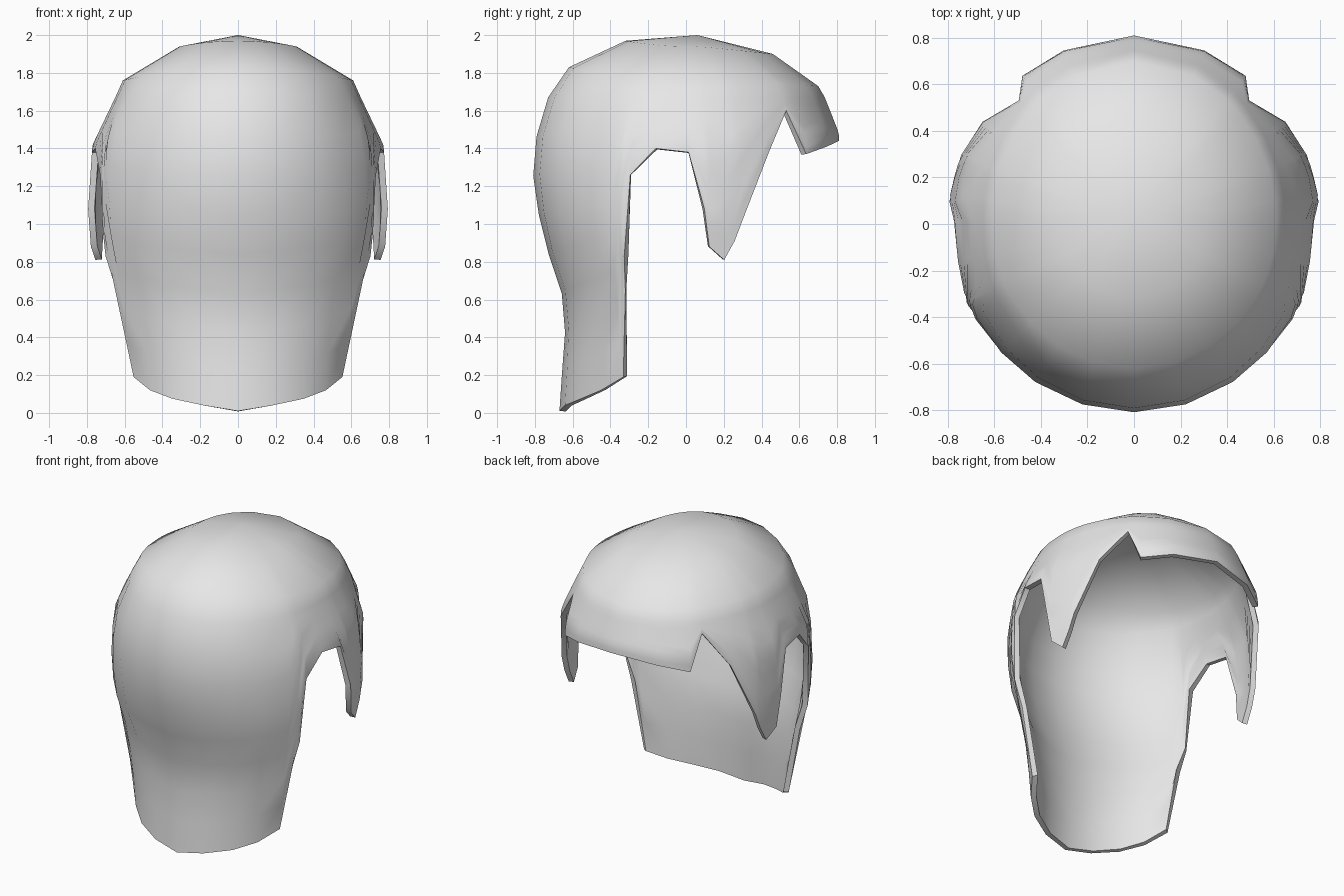
import bpy, bmesh
from math import sin, cos, radians

cube = bpy.data.objects.get("Cube")
if cube:
    bpy.data.objects.remove(cube)

mat = bpy.data.materials.new("pale_grey")
mat.use_nodes = True
mat.diffuse_color = (0.8, 0.8, 0.8, 1)
mat.node_tree.nodes["Principled BSDF"].inputs["Base Color"].default_value = (0.8, 0.8, 0.8, 1)

# Dome rings as (radius, height) and the falling hair below, for each direction
DOME = {"front": [(.46, 1.90), (.70, 1.73), (.735, 1.67)],
        "side": [(.31, 1.94), (.61, 1.76), (.65, 1.67)],
        "back": [(.32, 1.97), (.62, 1.83), (.73, 1.67)]}
FALL = {"front": [(.735, 1.67), (.81, 1.48), (.81, 0)],
        "side": [(.65, 1.67), (.77, 1.42), (.80, 1.07), (.785, .83), (.735, .65), (.70, .41), (.64, .19), (.62, 0)],
        "back": [(.73, 1.67), (.78, 1.60), (.81, 1.24), (.76, .93), (.66, .66), (.64, .43), (.67, .03), (.67, 0)]}
# Hem as (angle from the fringe, height): fringe, notch, side lock, ear opening, long back
HEM = [(0, 1.44), (22, 1.41), (37, 1.37), (43, 1.60), (56, 1.38), (68, 1.02), (71, .91),
       (75, .81), (81, .88), (83, 1.08), (89, 1.38), (102, 1.40), (112, 1.26), (115, .83),
       (116.5, .65), (121, .19), (134, .12), (148, .075), (164, .04), (180, .01)]
ROWS = 8


def blend(angle, pick):
    """Mix the side value with the front or back value by direction."""
    c = cos(angle)
    end = pick("front" if c > 0 else "back")
    return pick("side") + (end - pick("side")) * c * c


def radius_at(profile, z):
    for (r0, z0), (r1, z1) in zip(profile, profile[1:]):
        if z >= z1:
            return r0 + (r1 - r0) * (z0 - z) / (z0 - z1)
    return profile[-1][0]


# Half of the hair shell, one strand column per hem point
bm = bmesh.new()
crown = bm.verts.new((0, .06, 2))
columns = []
for degrees, hem in HEM:
    a = radians(degrees)
    points = [(blend(a, lambda k: DOME[k][i][0]), blend(a, lambda k: DOME[k][i][1])) for i in range(3)]
    top = points[-1][1]
    for i in range(1, ROWS + 1):
        z = top + (hem - top) * i / ROWS
        points.append((blend(a, lambda k: radius_at(FALL[k], z)), z))
    columns.append([bm.verts.new((r * sin(a), r * cos(a), z)) for r, z in points])
for left, right in zip(columns, columns[1:]):
    bm.faces.new((crown, right[0], left[0]))
    for i in range(len(left) - 1):
        bm.faces.new((left[i], right[i], right[i + 1], left[i + 1]))

# Mirror to the other half
bmesh.ops.mirror(bm, geom=bm.verts[:] + bm.edges[:] + bm.faces[:], axis='X', merge_dist=.001)
bmesh.ops.remove_doubles(bm, verts=bm.verts[:], dist=.0005)
bmesh.ops.recalc_face_normals(bm, faces=bm.faces[:])
if sum(f.normal.dot(f.calc_center_median() - crown.co.lerp((0, 0, 0), .4)) for f in bm.faces) < 0:
    bmesh.ops.reverse_faces(bm, faces=bm.faces[:])

mesh = bpy.data.meshes.new("hair_shell")
bm.to_mesh(mesh)
bm.free()
mesh.materials.append(mat)
hair = bpy.data.objects.new("hair_shell", mesh)
bpy.context.collection.objects.link(hair)

# Thickness, then smooth shading with crisp hem edges
solid = hair.modifiers.new("thickness", 'SOLIDIFY')
solid.thickness = .035
solid.offset = -1
bpy.context.view_layer.objects.active = hair
hair.select_set(True)
bpy.ops.object.modifier_apply(modifier="thickness")
bpy.ops.object.shade_smooth_by_angle(angle=radians(50))
